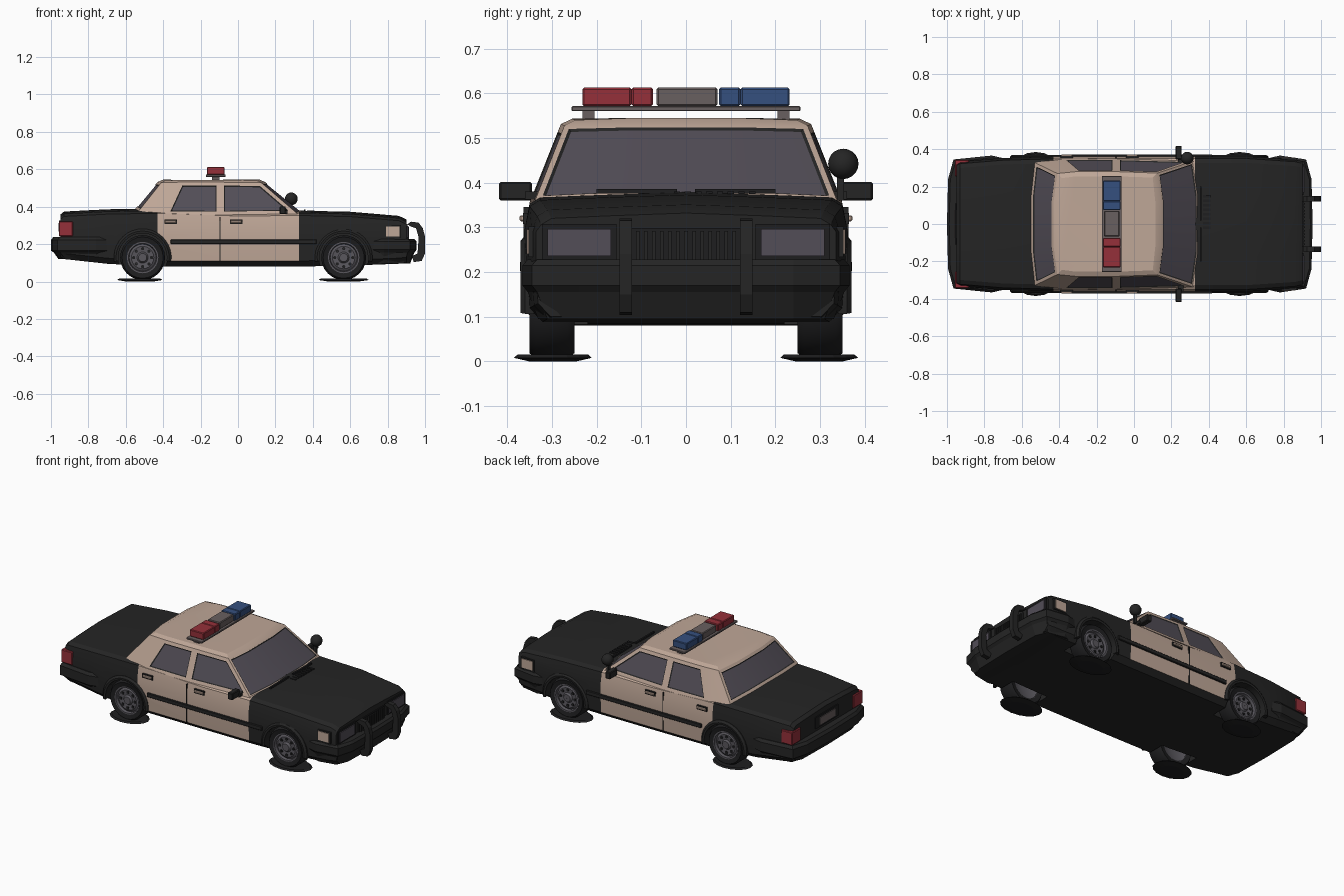
import bpy, bmesh, math
from mathutils import Vector

if "Cube" in bpy.data.objects:
    bpy.data.objects.remove(bpy.data.objects["Cube"])

def mat(name, r, g, b):
    m = bpy.data.materials.new(name)
    m.diffuse_color = (r, g, b, 1)
    m.use_nodes = True
    m.node_tree.nodes["Principled BSDF"].inputs["Base Color"].default_value = m.diffuse_color
    return m

BLACK = mat("black_paint", .018, .018, .018)
BEIGE = mat("beige_paint", .52, .385, .31)
GLASS = mat("grey_glass", .085, .075, .095)
RUBBER = mat("dark_rubber", .013, .013, .014)
METAL = mat("wheel_metal", .10, .095, .11)
RED = mat("red_lamp", .30, .03, .042)
BLUE = mat("blue_lamp", .036, .08, .21)
GREY = mat("light_bar_grey", .14, .115, .115)

def finish(bm, name, mats, smooth=None):
    bmesh.ops.recalc_face_normals(bm, faces=bm.faces)
    me = bpy.data.meshes.new(name)
    bm.to_mesh(me)
    bm.free()
    ob = bpy.data.objects.new(name, me)
    bpy.context.collection.objects.link(ob)
    for m in mats:
        me.materials.append(m)
    if smooth:
        shade(ob, smooth)
    return ob

def shade(ob, deg):
    bpy.ops.object.select_all(action='DESELECT')
    ob.select_set(True)
    bpy.context.view_layer.objects.active = ob
    bpy.ops.object.shade_smooth_by_angle(angle=math.radians(deg))

def loft(rings):
    """Skin closed rings; returns the bmesh and faces[layer][side]."""
    bm = bmesh.new()
    vs = [[bm.verts.new(p) for p in r] for r in rings]
    n = len(vs[0])
    layers = [[bm.faces.new((a[i], a[(i + 1) % n], b[(i + 1) % n], b[i])) for i in range(n)]
              for a, b in zip(vs, vs[1:])]
    bm.faces.new(vs[0])
    bm.faces.new(vs[-1])
    bmesh.ops.recalc_face_normals(bm, faces=bm.faces)
    return bm, layers

def both_sides(half):
    return half + [(x, -y, z) for x, y, z in reversed(half) if abs(y) > 1e-6]

def box(name, lo, hi, m, bevel=0.0):
    ring = lambda z: [(lo[0], lo[1], z), (hi[0], lo[1], z), (hi[0], hi[1], z), (lo[0], hi[1], z)]
    bm, _ = loft([ring(lo[2]), ring(hi[2])])
    if bevel:
        bmesh.ops.bevel(bm, geom=bm.edges[:], offset=bevel, segments=1, affect='EDGES')
    return finish(bm, name, [m])

def side_box(name, s, x, y, z, m, bevel=0.0):
    y0, y1 = sorted((s * y[0], s * y[1]))
    return box(name, (x[0], y0, z[0]), (x[1], y1, z[1]), m, bevel)

def prism_xz(name, pts, y0, y1, m):
    bm, _ = loft([[(x, y, z) for x, z in pts] for y in (y0, y1)])
    return finish(bm, name, [m])

def lathe_y(name, prof, cx, cz, s, m, n=24, smooth=35):
    """Spin a closed (radius, y) profile around a sideways axle."""
    bm = bmesh.new()
    rows = [[bm.verts.new((cx + r * math.cos(2 * math.pi * k / n), s * y,
                           cz + r * math.sin(2 * math.pi * k / n))) for r, y in prof] for k in range(n)]
    for k in range(n):
        a, b = rows[k], rows[(k + 1) % n]
        for i in range(len(prof)):
            j = (i + 1) % len(prof)
            bm.faces.new((a[i], a[j], b[j], b[i]))
    return finish(bm, name, [m], smooth)

WHEELS = [(x, s) for x in (-.51, .565) for s in (1, -1)]
AXLE = .128

# lower body: cross sections along the length (x, half width, top, bottom)
def section(x, w, t, b):
    return both_sides([(x, 0, b), (x, .9 * w, b), (x, w - .005, b + .03), (x, w, .2), (x, w, .29),
                       (x, w - .012, t - .02), (x, w - .035, t - .006), (x, .5 * w, t), (x, 0, t + .006)])

stations = [(-.95, .325, .352, .13), (-.93, .334, .368, .12), (-.7, .353, .38, .095), (-.43, .36, .385, .08),
            (0, .362, .37, .08), (.325, .362, .373, .08), (.6, .362, .367, .085),
            (.86, .345, .345, .095), (.9, .336, .326, .10)]
bm, layers = loft([section(*s) for s in stations])
for f in bm.faces:
    c = f.calc_center_median()
    f.material_index = 1 if -.43 < c.x < .325 and c.z > .1 else 0
body = finish(bm, "body", [BLACK, BEIGE])

# wheel wells cut from the body
bm = bmesh.new()
for x, s in WHEELS:
    ring = lambda y: [(x + .132 * math.cos(a * math.pi / 14), y, AXLE + .132 * math.sin(a * math.pi / 14))
                      for a in range(28)]
    r0, r1 = [[bm.verts.new(p) for p in ring(s * y)] for y in (.22, .5)]
    for i in range(28):
        bm.faces.new((r0[i], r0[(i + 1) % 28], r1[(i + 1) % 28], r1[i]))
    bm.faces.new(r0)
    bm.faces.new(r1)
cutter = finish(bm, "wheel_well_cutter", [BLACK])
cutter.hide_render = True
mod = body.modifiers.new("wells", 'BOOLEAN')
mod.operation, mod.object, mod.solver = 'DIFFERENCE', cutter, 'EXACT'
bpy.context.view_layer.objects.active = body
bpy.ops.object.modifier_apply(modifier=mod.name)
bpy.data.objects.remove(cutter)
shade(body, 25)

# cabin with inset framed windows
base = [(.345, .15, .37), (.318, .337, .362), (-.095, .349, .356), (-.39, .349, .358), (-.53, .328, .378), (-.55, .15, .388)]
eave = [(.145, .12, .532), (.125, .272, .528), (-.095, .28, .531), (-.31, .28, .531), (-.41, .27, .529), (-.43, .12, .532)]
roof = [(.115, .11, .545), (.10, .248, .54), (-.095, .255, .543), (-.31, .255, .543), (-.385, .245, .54), (-.4, .11, .545)]
bm, layers = loft([both_sides(r) for r in (base, eave, roof)])
for ids, rim in (((11, 0, 10), .013), ((4, 5, 6), .016), ((1,), .019), ((2,), .019), ((8,), .019), ((9,), .019)):
    faces = [layers[0][i] for i in ids]
    bmesh.ops.inset_region(bm, faces=faces, thickness=rim, use_even_offset=True, use_boundary=True)
    frame = bmesh.ops.inset_region(bm, faces=faces, thickness=.006, depth=-.004,
                                   use_even_offset=True, use_boundary=True)["faces"]
    for f in frame:
        f.material_index = 1
    for f in faces:
        f.material_index = 2
finish(bm, "cabin", [BEIGE, BLACK, GLASS], 22)

# bumpers wrapping round both ends
def bumper(name, d, end, back, levels):
    rings = []
    for z, k in levels:
        half = [(d * (end - k), 0, z), (d * (end - .006 - k), .24, z), (d * (end - .035 - k), .345 - k, z),
                (d * (back + .06), .366 - k, z), (d * back, .352 - k, z), (d * back, 0, z)]
        rings.append(both_sides(half))
    finish(loft(rings)[0], name, [BLACK])

bumper("front_bumper", 1, .955, .72, [(.095, .035), (.155, .012), (.17, 0), (.215, 0), (.228, .012)])
bumper("rear_bumper", -1, 1.0, .70, [(.12, .04), (.155, .015), (.165, 0), (.222, 0), (.238, .012)])

# wheels, arch lips and flattened contact patches
for x, s in WHEELS:
    lathe_y("tyre", [(.08, .343), (.11, .35), (.12, .335), (.12, .265), (.11, .25), (.08, .257)], x, AXLE, s, RUBBER)
    lathe_y("rim", [(.001, .346), (.022, .346), (.03, .335), (.06, .338), (.072, .33), (.076, .346), (.084, .346),
                    (.084, .256), (.07, .262), (.03, .27), (.001, .27)], x, AXLE, s, METAL)
    for k in range(8):
        a = k * math.pi / 4
        lathe_y("rim_hole", [(.001, .3405), (.009, .3405), (.009, .33), (.001, .33)],
                x + .048 * math.cos(a), AXLE + .048 * math.sin(a), s, RUBBER, 8)
    arc = [math.radians(-8 + 196 * i / 18) for i in range(19)]
    rings = [[(x + r * math.cos(a), s * y, AXLE + r * math.sin(a))
              for r, y in ((.13, .34), (.13, .368), (.142, .37), (.154, .36), (.154, .34))] for a in arc]
    finish(loft(rings)[0], "arch_lip", [BLACK], 40)
    cx, rx = (-.525, .122) if x < 0 else (.565, .135)
    rings = [[(cx + k * rx * math.cos(i * math.pi / 8), s * .298 + k * .087 * math.sin(i * math.pi / 8), z)
              for i in range(16)] for z, k in ((0, .6), (.008, 1), (.016, .9))]
    finish(loft(rings)[0], "contact_patch", [RUBBER])

# fittings mirrored on both sides
for s in (1, -1):
    side_box("side_moulding", s, (-.36, .42), (.35, .371), (.2, .225), BLACK, .003)
    side_box("door_seam", s, (-.098, -.094), (.34, .3635), (.11, .345), BLACK)
    for x in (-.36, -.01):
        side_box("handle_recess", s, (x - .034, x + .034), (.35, .3645), (.307, .332), BLACK)
        side_box("door_handle", s, (x - .03, x + .03), (.35, .372), (.313, .327), BEIGE, .003)
    side_box("headlight_frame", s, (.88, .906), (.155, .322), (.222, .308), RUBBER)
    side_box("headlight_lens", s, (.89, .911), (.168, .31), (.236, .296), GLASS)
    side_box("marker_frame", s, (.782, .872), (.32, .352), (.234, .302), BLACK)
    side_box("side_marker", s, (.79, .864), (.33, .356), (.24, .295), BEIGE)
    side_box("tail_light", s, (-.958, -.883), (.255, .343), (.242, .322), RED, .004)
    # door mirror: slim housing on a short arm
    side_box("mirror_arm", s, (.235, .265), (.325, .36), (.362, .38), BLACK)
    side_box("mirror", s, (.222, .255), (.345, .418), (.36, .402), BLACK, .004)
    # push bar post
    y = s * .135
    prism_xz("push_bar_post", [(.905, .305), (.925, .32), (.965, .315), (.988, .285), (1, .24), (1, .15), (.982, .11),
                               (.94, .104), (.93, .135), (.96, .15), (.966, .235), (.952, .285), (.93, .292)],
             y - .014, y + .014, BLACK)
    side_box("wiper", s, (.352, .362), (.02, .2), (.376, .386), RUBBER)

# grille, rear plate and cowl vents
box("grille_back", (.88, -.122, .222), (.906, .122, .298), RUBBER)
for i in range(13):
    y = -.108 + .018 * i
    box("grille_slat", (.9, y - .004, .228), (.914, y + .004, .292), BLACK)
box("plate_recess", (-.956, -.11, .255), (-.94, .11, .325), RUBBER)
box("rear_plate", (-.96, -.075, .268), (-.95, .075, .312), GREY)
for i in range(8):
    y = -.02 + .024 * i
    box("cowl_vent", (.37, y - .007, .375), (.41, y + .007, .3805), RUBBER)

# roof light bar
box("light_bar_base", (-.172, -.256, .56), (-.066, .256, .571), GREY, .002)
for s in (1, -1):
    side_box("light_bar_foot", s, (-.14, -.1), (.205, .232), (.53, .562), GREY)
    m, name = (BLUE, "blue_light") if s > 0 else (RED, "red_light")
    side_box(name, s, (-.166, -.072), (.074, .122), (.571, .613), m, .004)
    side_box(name, s, (-.166, -.072), (.122, .232), (.571, .613), m, .004)
box("centre_light", (-.16, -.066, .571), (-.078, .07, .613), GREY, .004)

# spotlight on the left pillar
bm = bmesh.new()
bmesh.ops.create_uvsphere(bm, u_segments=16, v_segments=10, radius=.034)
bmesh.ops.translate(bm, verts=bm.verts, vec=Vector((.285, .352, .442)))
finish(bm, "spotlight", [BLACK], 60)
box("spotlight_post", (.276, .338, .36), (.292, .354, .42), BLACK)
